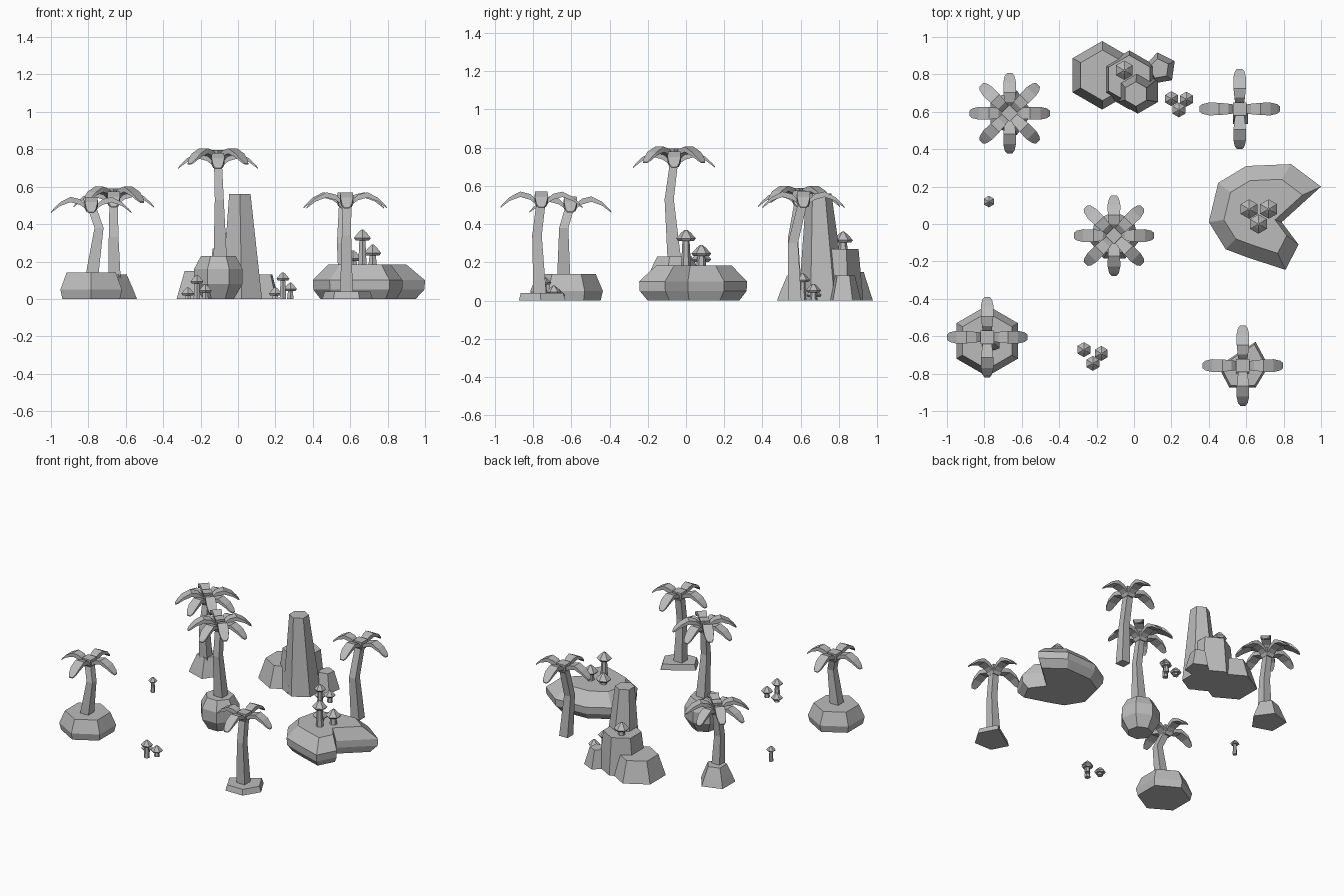
import bpy, bmesh
from math import cos, sin, pi, radians
from mathutils import Vector, Matrix

cube = bpy.data.objects.get("Cube")
if cube:
    bpy.data.objects.remove(cube, do_unlink=True)

grey = bpy.data.materials.new("stone_grey")
grey.use_nodes = True
COLOR = (0.5, 0.5, 0.5, 1)
grey.diffuse_color = COLOR
grey.node_tree.nodes["Principled BSDF"].inputs["Base Color"].default_value = COLOR


def loft(bm, rings):
    """Bridge a list of equal-length point rings and cap both ends."""
    loops = [[bm.verts.new(p) for p in ring] for ring in rings]
    n = len(loops[0])
    for low, high in zip(loops, loops[1:]):
        for i in range(n):
            j = (i + 1) % n
            bm.faces.new((low[i], low[j], high[j], high[i]))
    bm.faces.new(loops[0][::-1])
    bm.faces.new(loops[-1])


def finish(name, bm):
    bmesh.ops.recalc_face_normals(bm, faces=bm.faces[:])
    mesh = bpy.data.meshes.new(name)
    bm.to_mesh(mesh)
    bm.free()
    mesh.materials.append(grey)
    obj = bpy.data.objects.new(name, mesh)
    bpy.context.collection.objects.link(obj)
    return obj


def circle(x, y, z, r, sides, turn=pi / 2):
    return [Vector((x + r * cos(turn + 2 * pi * i / sides),
                    y + r * sin(turn + 2 * pi * i / sides), z)) for i in range(sides)]


def tower(name, sections, sides=6, turn=pi / 2):
    """Faceted solid through (x, y, z, radius) sections."""
    bm = bmesh.new()
    loft(bm, [circle(*s, sides, turn) for s in sections])
    return finish(name, bm)


def slab(name, outline, centre, levels):
    """Stack scaled copies of an outline at (scale, height) levels."""
    bm = bmesh.new()
    cx, cy = centre
    loft(bm, [[Vector((cx + (x - cx) * s, cy + (y - cy) * s, z)) for x, y in outline]
              for s, z in levels])
    return finish(name, bm)


# Drooping leaf: distance out, drop, half width, thickness
LEAF = [(0.02, -0.05, 0.022, 0.02), (0.06, -0.012, 0.028, 0.03), (0.11, 0, 0.033, 0.028),
        (0.165, -0.028, 0.034, 0.02), (0.2, -0.062, 0.026, 0.012), (0.215, -0.08, 0.014, 0.006)]


def leaves(bm, x, y, top, turn):
    for k in range(4):
        spin = Matrix.Translation((x, y, top)) @ Matrix.Rotation(turn + k * pi / 2, 4, "Z")
        loft(bm, [[spin @ Vector(p) for p in ((r, -w, z), (r, w, z), (r, w, z - t), (r, -w, z - t))]
                  for r, z, w, t in LEAF])


def palm(name, trunk, top, double=False):
    """Bent square trunk, a crown block and one or two whorls of leaves."""
    x, y = trunk[-1][:2]
    tower(name + "_trunk", [(a, b, z, r * 1.414) for a, b, z, r in trunk], 4, pi / 4)
    axis_top = top - 0.025 if double else top
    tower(name + "_crown", [(x, y, axis_top - 0.08, 0.035), (x, y, axis_top - 0.06, 0.05),
                            (x, y, axis_top - 0.015, 0.05)], 4, pi / 4)
    bm = bmesh.new()
    leaves(bm, x, y, axis_top, 0)
    if double:
        leaves(bm, x, y, top, pi / 4)
        loft(bm, [circle(x, y, top - 0.06, 0.035, 4, 0), circle(x, y, top - 0.01, 0.045, 4, 0)])
    finish(name + "_leaves", bm)


def mushroom(name, x, y, base, top, r):
    tower(name + "_stem", [(x, y, base, r * 0.5), (x, y, top - r * 0.9, r * 0.35)])
    tower(name + "_cap", [(x, y, top - r * 1.1, r * 0.8), (x, y, top - r * 0.85, r),
                          (x, y, top - r * 0.25, r * 0.45), (x, y, top, r * 0.12)])


# Palms
palm("front_right_palm", [(-0.78, -0.64, 0.13, 0.034), (-0.743, -0.64, 0.38, 0.024),
                          (-0.785, -0.605, 0.5, 0.024)], 0.545)
palm("front_left_palm", [(0.58, -0.765, 0.03, 0.034), (0.58, -0.78, 0.34, 0.025),
                         (0.582, -0.757, 0.53, 0.024)], 0.57)
palm("back_left_palm", [(0.575, 0.57, 0, 0.034), (0.555, 0.56, 0.3, 0.026),
                        (0.565, 0.615, 0.53, 0.024)], 0.57)
palm("back_right_palm", [(-0.66, 0.57, 0.1, 0.033), (-0.665, 0.56, 0.33, 0.026),
                         (-0.665, 0.592, 0.53, 0.022)], 0.6, True)
palm("centre_palm", [(-0.095, -0.06, 0.2, 0.036), (-0.1, -0.088, 0.53, 0.024),
                     (-0.107, -0.062, 0.73, 0.021)], 0.805, True)

# Palm bases
tower("front_right_base", [(-0.785, -0.625, 0, 0.178), (-0.785, -0.625, 0.05, 0.19),
                           (-0.785, -0.625, 0.14, 0.152)])
slab("front_left_base", [(0.45, -0.76), (0.51, -0.875), (0.65, -0.875), (0.72, -0.76), (0.65, -0.63)],
     (0.585, -0.77), [(1, 0), (0.9, 0.04)])
tower("back_right_base", [(-0.665, 0.595, 0, 0.125), (-0.665, 0.595, 0.05, 0.105),
                          (-0.665, 0.595, 0.13, 0.07)], 5, 0)
tower("centre_base", [(-0.105, -0.065, 0, 0.085), (-0.105, -0.065, 0.08, 0.133),
                      (-0.105, -0.065, 0.16, 0.133), (-0.105, -0.065, 0.23, 0.095)], 7)

# Stepped spire rock
tower("rock_low_step", [(-0.17, 0.795, 0, 0.183), (-0.168, 0.795, 0.15, 0.135)])
tower("rock_middle_step", [(-0.025, 0.77, 0, 0.158), (-0.025, 0.775, 0.27, 0.128)])
tower("rock_spire", [(0.02, 0.715, 0, 0.125), (0.01, 0.695, 0.56, 0.066)])
tower("rock_side_step", [(0.14, 0.83, 0, 0.088), (0.135, 0.83, 0.13, 0.055)], 5, radians(100))

# Wide flat rock with a notch
slab("wide_rock", [(0.4, 0.01), (0.49, -0.135), (0.61, -0.18), (0.81, -0.245), (0.88, -0.11),
                   (0.79, 0.01), (1.0, 0.2), (0.84, 0.32), (0.6, 0.31), (0.45, 0.22)],
     (0.67, 0.05), [(0.85, 0), (0.99, 0.05), (1, 0.1), (0.7, 0.183)])

# Mushrooms: x, y, base height, top height, cap radius
MUSHROOMS = [(0.665, 0, 0.18, 0.37, 0.052), (0.72, 0.08, 0.18, 0.29, 0.052),
             (0.615, 0.08, 0.18, 0.26, 0.052), (-0.052, 0.822, 0.26, 0.36, 0.052),
             (-0.268, -0.672, 0, 0.062, 0.04), (-0.175, -0.692, 0, 0.078, 0.04),
             (-0.22, -0.745, 0, 0.127, 0.04), (0.2, 0.67, 0, 0.062, 0.04),
             (0.28, 0.667, 0, 0.087, 0.04), (0.24, 0.61, 0, 0.142, 0.04),
             (-0.776, 0.12, 0, 0.11, 0.031)]
for number, data in enumerate(MUSHROOMS, 1):
    mushroom(f"mushroom_{number}", *data)
